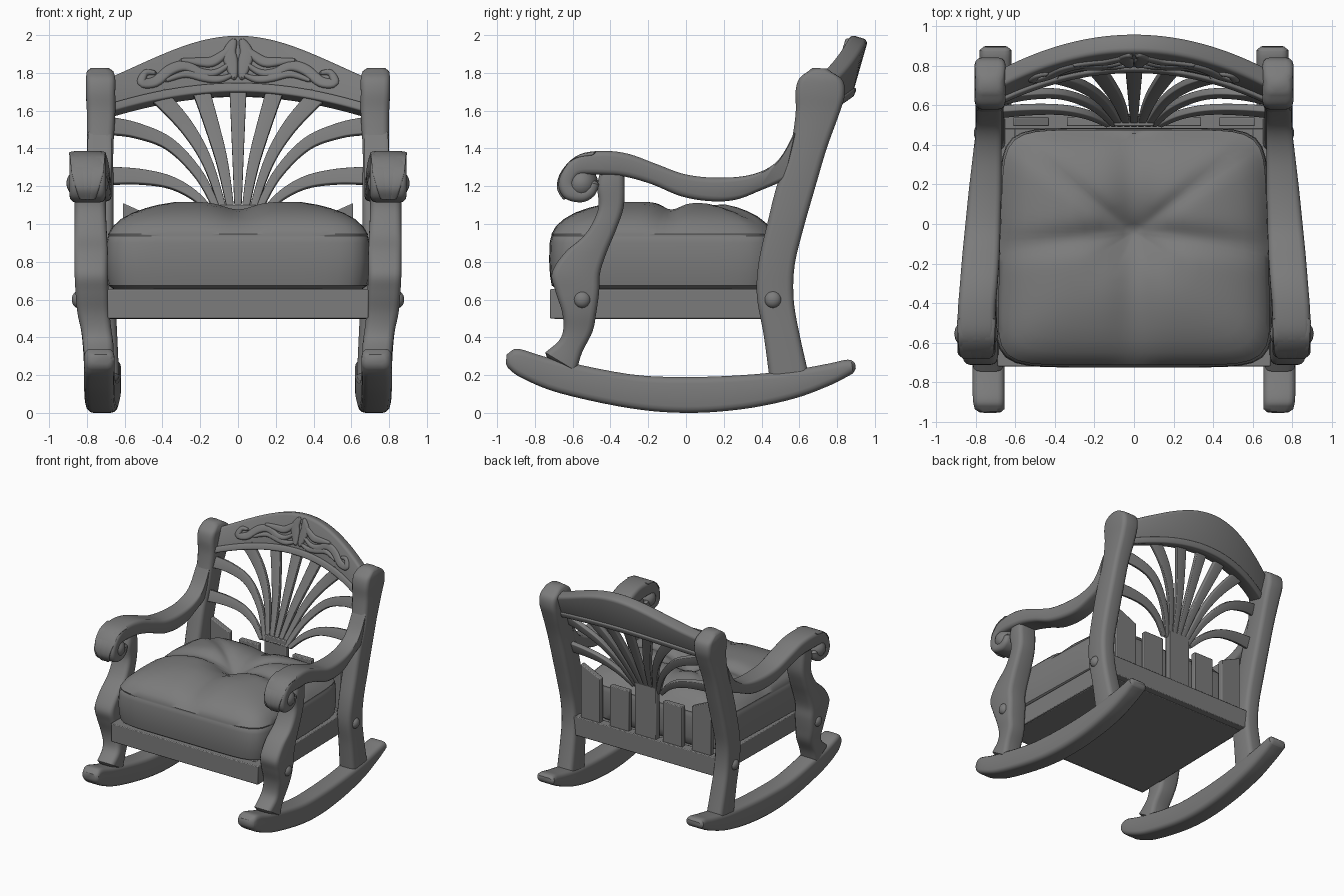
import bpy, bmesh, math
from mathutils import Vector as V

if bpy.data.objects.get("Cube"):
    bpy.data.objects.remove(bpy.data.objects["Cube"])

GREY = (0.2, 0.2, 0.2, 1)
mat = bpy.data.materials.new("grey_wood_and_cushion")
mat.use_nodes = True
mat.diffuse_color = GREY
mat.node_tree.nodes["Principled BSDF"].inputs["Base Color"].default_value = GREY


def finish(name, bm, mirror=False, bevel=0):
    bmesh.ops.recalc_face_normals(bm, faces=bm.faces)
    me = bpy.data.meshes.new(name)
    bm.to_mesh(me)
    bm.free()
    ob = bpy.data.objects.new(name, me)
    bpy.context.collection.objects.link(ob)
    me.materials.append(mat)
    if bevel:
        b = ob.modifiers.new("bevel", 'BEVEL')
        b.width, b.segments = bevel, 2
    if mirror:
        ob.modifiers.new("mirror", 'MIRROR')
    bpy.ops.object.select_all(action='DESELECT')
    bpy.context.view_layer.objects.active = ob
    ob.select_set(True)
    bpy.ops.object.shade_smooth_by_angle(angle=math.radians(40))


def smooth(rows, n=5):
    """Catmull-Rom interpolation through rows of numbers."""
    out = []
    for i in range(len(rows) - 1):
        p = [rows[max(i - 1, 0)], rows[i], rows[i + 1], rows[min(i + 2, len(rows) - 1)]]
        for k in range(n):
            t = k / n
            out.append([b + t * (c - a) / 2 + t * t * (a - 2.5 * b + 2 * c - d / 2)
                        + t ** 3 * (1.5 * (b - c) + (d - a) / 2) for a, b, c, d in zip(*p)])
    return out + [list(rows[-1])]


def section(c, u, v, r):
    """Rounded rectangle with half axes u and v."""
    hu, hv = u.length, v.length
    r = min(r, 0.95 * hu, 0.95 * hv)
    u, v = u.normalized(), v.normalized()
    pts = []
    for q, (su, sv) in enumerate(((1, 1), (-1, 1), (-1, -1), (1, -1))):
        for k in range(4):
            a = math.pi / 2 * (q + k / 3)
            pts.append(c + u * (su * (hu - r) + r * math.cos(a)) + v * (sv * (hv - r) + r * math.sin(a)))
    return pts


def loft(name, frames, r, mirror=False):
    """Skin rounded sections along frames (centre, u, v), with softened ends."""
    def end(f, g):
        d = (f[0] - g[0]).normalized() * r * 0.5
        return (f[0] + d, f[1] * max(0.3, 1 - 0.6 * r / f[1].length), f[2] * max(0.3, 1 - 0.6 * r / f[2].length))
    frames = [end(frames[0], frames[1])] + frames + [end(frames[-1], frames[-2])]
    bm = bmesh.new()
    rings = [[bm.verts.new(p) for p in section(*f, r)] for f in frames]
    for a, b in zip(rings, rings[1:]):
        for i in range(len(a)):
            j = (i + 1) % len(a)
            bm.faces.new((a[i], a[j], b[j], b[i]))
    bm.faces.new(rings[0])
    bm.faces.new(rings[-1])
    finish(name, bm, mirror)


def side_part(name, rows, r=0.035):
    """Rows: edge A (y, z), edge B (y, z), inner x, outer x; mirrored to both sides."""
    frames = []
    for ya, za, yb, zb, xi, xo in smooth(rows):
        c = V(((xi + xo) / 2, (ya + yb) / 2, (za + zb) / 2))
        frames.append((c, V((0, ya - yb, za - zb)) / 2, V(((xo - xi) / 2, 0, 0))))
    loft(name, frames, r, True)


def box(name, x0, x1, y0, y1, z0, z1, mirror=False, slope=0, taper=0):
    bm = bmesh.new()
    bmesh.ops.create_cube(bm, size=1)
    for w in bm.verts:
        top, back = w.co.z > 0, w.co.y > 0
        x = x1 if w.co.x > 0 else x0
        z = z1 + slope * (x - x0) if top else z0
        w.co = V((x - (math.copysign(taper, x) if back else 0), y1 if back else y0, z))
    finish(name, bm, mirror, 0.006)


def ball(name, c, s):
    bm = bmesh.new()
    bmesh.ops.create_uvsphere(bm, u_segments=20, v_segments=12, radius=1)
    for w in bm.verts:
        w.co = V([a + b * k for a, b, k in zip(c, w.co, s)])
    finish(name, bm, True)


# Rockers
side_part("rockers", [
    (-.93, .325, -.94, .235, .655, .805), (-.88, .338, -.87, .185, .655, .815), (-.7, .285, -.67, .105, .655, .815),
    (-.3, .205, -.3, .025, .65, .81), (0, .19, 0, 0, .64, .80), (.3, .2, .3, .02, .63, .79),
    (.55, .225, .57, .075, .62, .785), (.75, .26, .76, .145, .62, .78), (.84, .28, .85, .19, .62, .78),
    (.875, .28, .885, .21, .62, .78)])

# Back posts
side_part("back_posts", [
    (.44, .2, .65, .2, .63, .775), (.41, .42, .60, .42, .64, .78), (.375, .62, .57, .6, .65, .785),
    (.385, .8, .575, .78, .66, .795), (.43, 1, .62, .97, .66, .8), (.48, 1.2, .68, 1.18, .66, .8),
    (.55, 1.4, .745, 1.4, .66, .8), (.58, 1.58, .81, 1.58, .65, .8), (.58, 1.7, .84, 1.68, .65, .805),
    (.6, 1.77, .83, 1.76, .65, .805), (.65, 1.81, .77, 1.805, .66, .8)])

# Front legs
side_part("front_legs", [
    (-.45, 1.29, -.33, 1.29, .71, .865), (-.47, 1.2, -.325, 1.22, .7, .87), (-.465, 1.08, -.33, 1.09, .7, .865),
    (-.53, .95, -.37, .97, .695, .865), (-.64, .85, -.42, .85, .69, .865), (-.71, .74, -.455, .74, .69, .865),
    (-.69, .64, -.46, .64, .685, .86), (-.655, .53, -.475, .53, .68, .85), (-.65, .44, -.495, .43, .67, .83),
    (-.675, .38, -.55, .32, .66, .82), (-.745, .32, -.58, .22, .66, .815)])

# Arms, curling into a scroll
side_part("arms", [
    (.58, 1.5, .52, 1.23, .67, .795), (.49, 1.34, .4, 1.18, .67, .8), (.36, 1.265, .27, 1.13, .67, .815),
    (.18, 1.245, .14, 1.12, .67, .835), (0, 1.262, -.02, 1.145, .675, .853), (-.15, 1.315, -.18, 1.21, .68, .868),
    (-.3, 1.37, -.32, 1.25, .69, .88), (-.43, 1.387, -.43, 1.26, .7, .89), (-.56, 1.37, -.55, 1.26, .7, .893),
    (-.645, 1.3, -.58, 1.24, .7, .893), (-.675, 1.21, -.59, 1.21, .7, .893), (-.64, 1.135, -.57, 1.19, .7, .893),
    (-.55, 1.115, -.55, 1.19, .7, .89), (-.485, 1.15, -.53, 1.2, .7, .89), (-.46, 1.21, -.52, 1.22, .7, .885)], .03)
ball("scroll_cores", (.797, -.555, 1.215), (.112, .09, .09))

# Carved leaves over the scroll fronts
for k, dx in enumerate((-.055, 0, .055)):
    pts = [(-.49, 1.372), (-.59, 1.35), (-.655, 1.28), (-.672, 1.2), (-.64, 1.14)]
    frames = [(V((.797 + dx * (1.4 - .2 * i / 4), y, z)), V((.036 - abs(i / 20 - .5) * .03, 0, 0)), V((0, .011, .011)))
              for i, (y, z) in enumerate(smooth(pts))]
    loft("scroll_leaf_%d" % k, frames, .013, True)

# Round bolt caps
ball("front_bolt_caps", (.845, -.55, .6), (.035, .045, .045))
ball("back_bolt_caps", (.775, .46, .6), (.035, .045, .045))

# Seat frame
box("front_apron", -.69, .69, -.72, -.65, .5, .655)
box("side_rails", .62, .69, -.66, .5, .5, .655, True, taper=.02)
box("back_rail", -.67, .67, .48, .555, .5, .66)
box("seat_bottom", -.68, .68, -.7, .5, .497, .65, taper=.02)

# Back boards
box("centre_board", -.1, .1, .495, .545, .6, 1.1)
box("inner_boards", .16, .34, .495, .54, .6, 1, True)
box("outer_boards", .43, .61, .495, .54, .6, 1.03, True, slope=.45)

# Boxed, tufted cushion
bm = bmesh.new()
rings = []
profile = [(.3, .655), (.94, .655), (.98, .675), (.993, .73), (1, .81), (.995, .9), (.986, .93), (.98, .937),
           (.982, .946), (.95, .985), (.89, 1.025), (.8, 1.06), (.7, 1.085), (.6, 1.103), (.48, 1.117),
           (.36, 1.117), (.25, 1.105), (.15, 1.085), (.08, 1.06), (.03, 1.04)]
for s, z in profile:
    ring = []
    for k in range(96):
        a = 2 * math.pi * k / 96
        power = 2 + 6 * s
        d = (abs(math.cos(a)) ** power + abs(math.sin(a)) ** power) ** (-1 / power) * s
        x, y = d * math.cos(a), d * math.sin(a)
        crease = (math.exp(-(x / .15) ** 2) + math.exp(-(y / .11) ** 2)
                  + .5 * math.exp(-((abs(x) - y) / .09) ** 2))
        dip = .052 * min(crease, 1) * max(0, 1 - s) ** .4 + .025 * max(0, y) if z > .95 else 0
        ring.append(bm.verts.new((x * (.69 - .02 * y), -.12 + .08 * (1 - s) + y * .605, z - dip)))
    rings.append(ring)
for a, b in zip(rings, rings[1:]):
    for i in range(96):
        j = (i + 1) % 96
        bm.faces.new((a[i], a[j], b[j], b[i]))
bm.faces.new(rings[0])
bm.faces.new(rings[-1])
finish("cushion", bm)


# Bowed crest rail
def crest(x, t):
    """Point on the front face of the crest rail; t runs from bottom to top."""
    p, q = 1 - (x / .68) ** 2, .5 + .5 * math.cos(math.pi * x / .7)
    low, high = V((x, .62 + .16 * p, 1.595 + .1 * p)), V((x, .69 + .178 * p, 1.78 + .223 * (.65 * p + .35 * q)))
    return low.lerp(high, t)


frames, lip = [], []
for i in range(41):
    x = -.68 + 1.36 * i / 40
    a, b = crest(x, 0), crest(x, 1)
    depth = V((0, .048, -.014))
    frames.append(((a + b) / 2 + depth, (b - a) / 2, depth))
    lip.append((crest(x, .08) + V((0, .045, -.01)), V((0, .01, .024)), V((0, .063, -.016))))
loft("crest_rail", frames, .025)
loft("crest_lip", lip, .012)


# Relief carving on the crest
def carve(name, pts, w):
    rows = smooth(pts)
    fr = []
    for i, (x, t) in enumerate(rows):
        j = min(i, len(rows) - 2)
        d = (crest(*rows[j + 1]) - crest(*rows[j])).normalized()
        n = V((0, -.93, .35))
        k = w * (.35 + .65 * math.sin(math.pi * (i + .5) / len(rows)))
        fr.append((crest(x, t), d.cross(n).normalized() * k, n * .016))
    loft(name, fr, .018, True)


carve("carved_vine", [(.04, .5), (.12, .36), (.2, .4), (.28, .58), (.36, .58), (.44, .42), (.51, .5), (.49, .7), (.44, .62)], .03)
carve("carved_upper_leaf", [(.03, .8), (.08, .66), (.14, .56), (.21, .6), (.3, .7)], .028)
carve("carved_lower_leaf", [(.03, .3), (.1, .24), (.18, .3), (.28, .42), (.38, .38)], .024)
carve("carved_plume", [(.02, .25), (.035, .5), (.045, .7), (.02, .9)], .038)


# Fan of ribs in the back
def rib(name, pts, mirror=True):
    rows = smooth(pts, 6)
    pos = [V((x, .53 + (z - 1.1) * (.24 + .21 * (1 - (x / .67) ** 2)), z)) for x, z in rows]
    fr = []
    for i, p in enumerate(pos):
        j = min(i, len(pos) - 2)
        n = V((0, -.93, .35))
        side = (pos[j + 1] - pos[j]).cross(n).normalized()
        fr.append((p, side * (.016 + .034 * i / len(pos)), n * .018))
    loft(name, fr, .006, mirror)


rib("centre_rib", [(0, 1.05), (0, 1.4), (0, 1.73)], False)
rib("ribs_1", [(.035, 1.05), (.09, 1.35), (.2, 1.72)])
rib("ribs_2", [(.07, 1.05), (.16, 1.32), (.27, 1.51), (.42, 1.68)])
rib("ribs_3", [(.1, 1.05), (.2, 1.25), (.36, 1.42), (.54, 1.495), (.69, 1.52)])
rib("ribs_4", [(.13, 1.05), (.23, 1.15), (.36, 1.22), (.52, 1.25), (.69, 1.255)])
